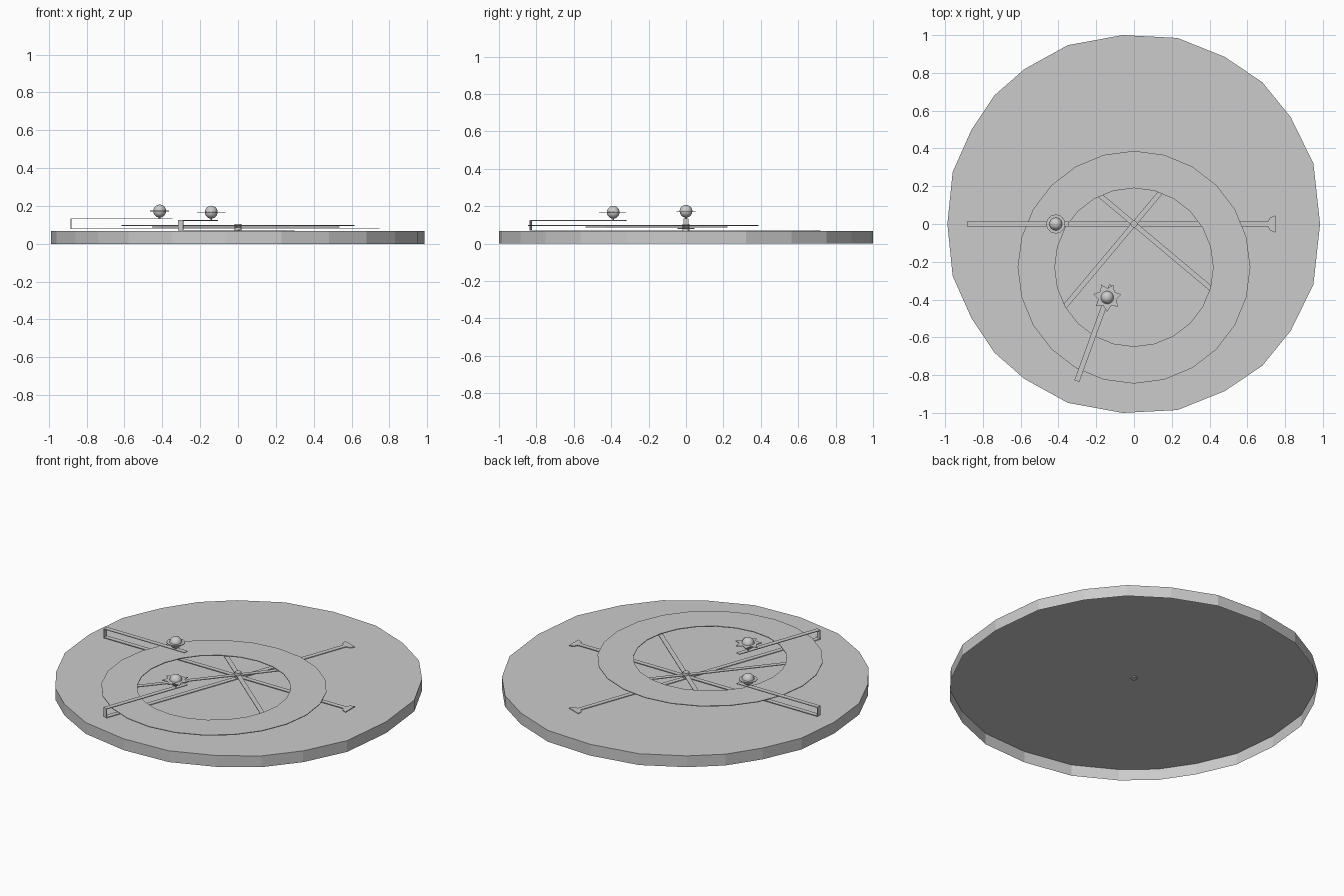
import bpy, bmesh
from math import sin, cos, pi, radians
from mathutils import Matrix

if "Cube" in bpy.data.objects:
    bpy.data.objects.remove(bpy.data.objects["Cube"])


def make(name, bm, mat=None):
    if mat:
        bm.transform(mat)
    me = bpy.data.meshes.new(name)
    bm.to_mesh(me)
    bm.free()
    ob = bpy.data.objects.new(name, me)
    bpy.context.collection.objects.link(ob)
    return ob


def prism(name, pts, z0, z1, mat=None, open_bottom=False):
    """Extrude a flat outline from z0 to z1, optionally without the underside."""
    bm = bmesh.new()
    f = bm.faces.new([bm.verts.new((x, y, z0)) for x, y in pts])
    ext = bmesh.ops.extrude_face_region(bm, geom=[f], use_keep_orig=True)
    up = [v for v in ext["geom"] if isinstance(v, bmesh.types.BMVert)]
    bmesh.ops.translate(bm, verts=up, vec=(0, 0, z1 - z0))
    bmesh.ops.recalc_face_normals(bm, faces=bm.faces)
    if open_bottom:
        low = [f for f in bm.faces if all(abs(v.co.z - z0) < 1e-5 for v in f.verts)]
        bmesh.ops.delete(bm, geom=low, context='FACES')
    return make(name, bm, mat)


def circle(r, n, cx=0, cy=0):
    return [(cx + r * sin(2 * pi * i / n), cy + r * cos(2 * pi * i / n)) for i in range(n)]


def strip(x0, x1, w):
    return [(x0, -w), (x1, -w), (x1, w), (x0, w)]


def ring(name, cy, ro, ri, n, z0, z1):
    bm = bmesh.new()
    loops = [[bm.verts.new((x, y, z)) for x, y in circle(r, n, 0, cy)]
             for r, z in ((ro, z0), (ro, z1), (ri, z1), (ri, z0))]
    for k in range(4):
        a, b = loops[k], loops[(k + 1) % 4]
        for i in range(n):
            j = (i + 1) % n
            bm.faces.new((a[i], a[j], b[j], b[i]))
    bmesh.ops.recalc_face_normals(bm, faces=bm.faces)
    return make(name, bm)


# dial plate: open-bottomed shell, slightly uneven polygon, mirrored front to back
half = [(0.23, 0.985), (0.48, 0.885), (0.68, 0.75), (0.83, 0.565), (0.95, 0.32)]
left = [(-0.96, 0.275), (-0.86, 0.5), (-0.74, 0.68), (-0.58, 0.82), (-0.35, 0.947), (-0.06, 1.0)]
top = left + half
plate = [(-0.988, 0)] + top + [(0.985, 0)] + [(x, -y) for x, y in reversed(top)]
prism("dial_plate", plate, 0, 0.068, open_bottom=True)

# offset ring with two crossing spokes beneath it
ring("offset_ring", -0.229, 0.616, 0.419, 24, 0.095, 0.099)
for i, (ang, a, b) in enumerate(((50, -0.69, 0.28), (-40, -0.33, 0.69))):
    prism(f"ring_spoke_{i + 1}", strip(a, b, 0.013), 0.086, 0.090, Matrix.Rotation(radians(ang), 4, 'Z'))

# centre pin, just poking through the plate
prism("centre_pin", circle(0.018, 16), 0.062, 0.105)


def hand(name, ang, z, ztop, emblem, zball):
    """Folded pointer: long lower bar, upright end, short upper arm with a ball."""
    m = Matrix.Rotation(radians(ang), 4, 'Z')
    t, w = 0.004, 0.014
    bar = [(-0.885, -w), (0.71, -w), (0.72, -0.034), (0.748, -0.046),
           (0.748, 0.046), (0.72, 0.034), (0.71, w), (-0.885, w)]
    prism(name + "_pointer", bar, z, z + t, m)
    prism(name + "_upright", strip(-0.885, -0.881, w), z + t, ztop - t, m)
    prism(name + "_arm", strip(-0.885, -0.345, w), ztop - t, ztop, m)
    at = m @ Matrix.Translation((-0.414, 0, 0))
    prism(name + "_stem", circle(0.005, 8), ztop - t, zball, at)
    prism(name + "_emblem", emblem, zball - 0.002, zball + 0.002, at)
    bm = bmesh.new()
    bmesh.ops.create_uvsphere(bm, u_segments=24, v_segments=14, radius=0.034)
    for f in bm.faces:
        f.smooth = True
    make(name + "_ball", bm, at @ Matrix.Translation((0, 0, zball)))


# seven-pointed star; angle is relative to the rotated hand
star = []
for i in range(14):
    r, a = (0.076, 0.048)[i % 2], pi * i / 7 + radians(12 - 70)
    star.append((r * cos(a), r * sin(a)))
hand("round_hand", 0, 0.078, 0.134, circle(0.05, 24), 0.173)
hand("star_hand", 70, 0.069, 0.125, star, 0.167)
